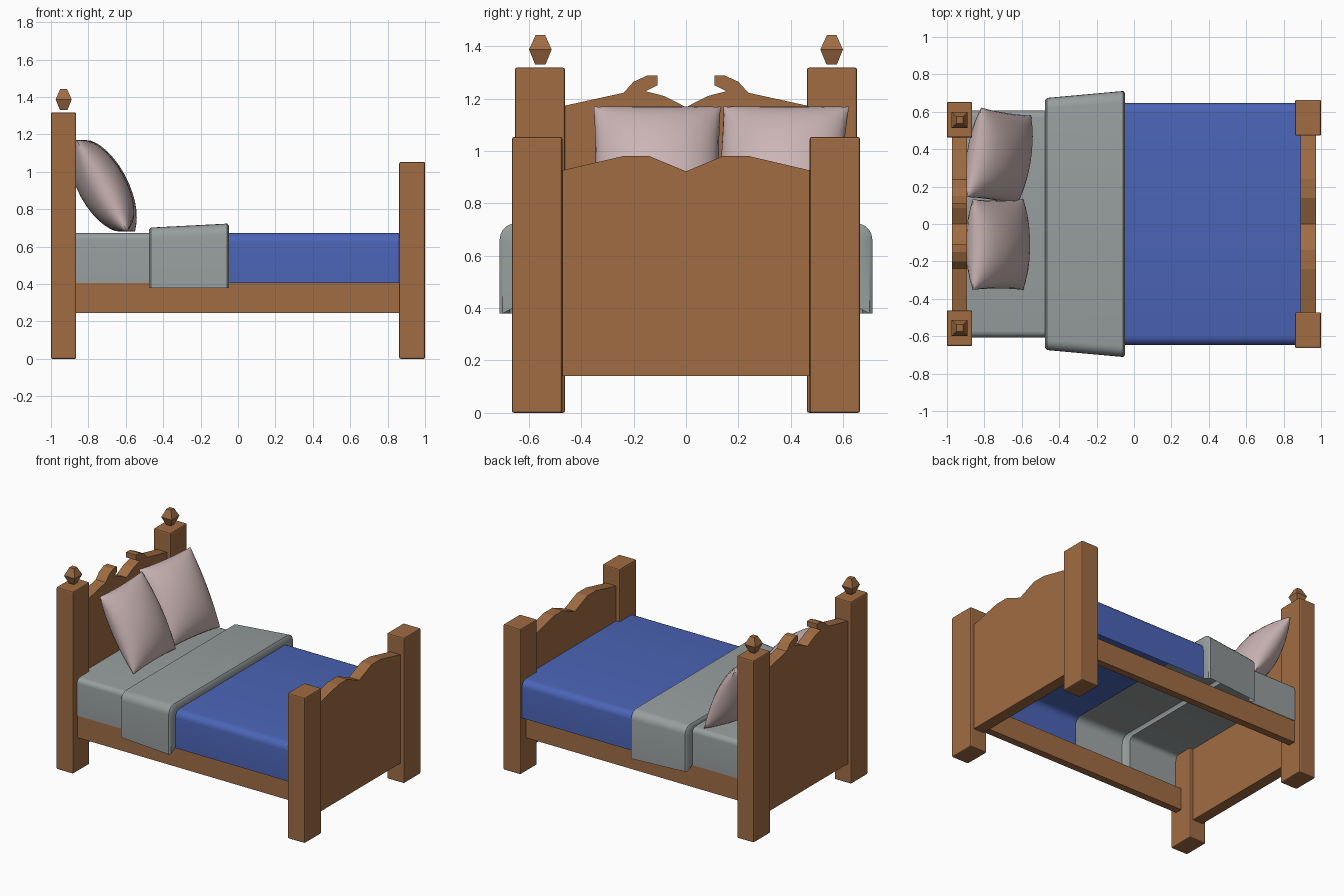
import bpy, bmesh, math
from mathutils import Matrix, Vector

if "Cube" in bpy.data.objects:
    bpy.data.objects.remove(bpy.data.objects["Cube"])


def material(name, rgb):
    m = bpy.data.materials.new(name)
    m.diffuse_color = (*rgb, 1)
    m.use_nodes = True
    m.node_tree.nodes["Principled BSDF"].inputs["Base Color"].default_value = m.diffuse_color
    return m


WOOD = material("warm wood", (0.35, 0.15, 0.056))
SHEET = material("grey sheet", (0.31, 0.34, 0.34))
BLANKET = material("blue blanket", (0.07, 0.128, 0.47))
PILLOW = material("pale pink pillow", (0.60, 0.46, 0.46))


def finish(name, bm, mats, smooth=False, bevel=0):
    me = bpy.data.meshes.new(name)
    bm.to_mesh(me)
    bm.free()
    ob = bpy.data.objects.new(name, me)
    bpy.context.collection.objects.link(ob)
    for m in mats:
        me.materials.append(m)
    if bevel:
        mod = ob.modifiers.new("bevel", 'BEVEL')
        mod.width, mod.segments = bevel, 2
    if smooth:
        bpy.ops.object.select_all(action='DESELECT')
        ob.select_set(True)
        bpy.context.view_layer.objects.active = ob
        bpy.ops.object.shade_smooth_by_angle(angle=math.radians(40))
    return ob


def box(name, lo, hi, bevel=0.008):
    bm = bmesh.new()
    bmesh.ops.create_cube(bm, size=1)
    lo, hi = Vector(lo), Vector(hi)
    for v in bm.verts:
        v.co = (lo + hi) / 2 + v.co * (hi - lo)
    return finish(name, bm, [WOOD], bevel=bevel)


def board(name, x0, x1, half):
    """Symmetric board: half is the top outline from the outer edge to the middle."""
    outline = half + [(-y, z) for y, z in reversed(half[:-1])]
    w = -half[0][0]
    outline += [(w, 0.14), (-w, 0.14)]
    bm = bmesh.new()
    face = bm.faces.new([bm.verts.new((x0, y, z)) for y, z in outline])
    ext = bmesh.ops.extrude_face_region(bm, geom=[face])
    for g in ext["geom"]:
        if isinstance(g, bmesh.types.BMVert):
            g.co.x = x1
    bmesh.ops.recalc_face_normals(bm, faces=bm.faces)
    finish(name, bm, [WOOD])


# Posts, finials and side rails on both sides
for s, side in ((-1, "front"), (1, "back")):
    def span(a, b):
        return sorted((s * a, s * b))
    a, b = span(0.462, 0.653)
    box(side + "_head_post", (-1, a, 0), (-0.865, b, 1.318))
    a, b = span(0.472, 0.664)
    box(side + "_foot_post", (0.862, a, 0), (1, b, 1.053))
    a, b = span(0.55, 0.603)
    box(side + "_side_rail", (-0.88, a, 0.245), (0.88, b, 0.405), 0)
    bm = bmesh.new()
    rings = []
    for z, h in ((1.33, 0.02), (1.387, 0.043), (1.443, 0.018)):
        rings.append([bm.verts.new((-0.932 + h * i, s * 0.556 + h * j, z))
                      for i, j in ((-1, -1), (1, -1), (1, 1), (-1, 1))])
    for p, q in zip(rings, rings[1:]):
        for k in range(4):
            bm.faces.new((p[k], p[(k + 1) % 4], q[(k + 1) % 4], q[k]))
    bm.faces.new(rings[0][::-1])
    bm.faces.new(rings[-1])
    finish(side + "_finial", bm, [WOOD])

# Headboard with two curls, footboard with two humps
board("headboard", -0.973, -0.893,
      [(-0.466, 1.172), (-0.238, 1.222), (-0.2, 1.264), (-0.15, 1.287), (-0.109, 1.287),
       (-0.109, 1.25), (-0.155, 1.228), (-0.085, 1.21), (0, 1.167)])
board("footboard", 0.89, 0.972,
      [(-0.476, 0.925), (-0.24, 0.98), (-0.14, 0.98), (0, 0.922)])

# Bedding: one open-bottomed skin lofted along x (x, half width, top, bottom, radius)
sections = [(-0.892, 0.606, 0.673, 0.405, 0.035), (-0.475, 0.606, 0.673, 0.405, 0.035),
            (-0.475, 0.662, 0.690, 0.38, 0.05), (-0.465, 0.674, 0.702, 0.38, 0.055),
            (-0.058, 0.711, 0.723, 0.38, 0.06), (-0.048, 0.700, 0.711, 0.38, 0.055),
            (-0.048, 0.648, 0.673, 0.405, 0.05), (0.892, 0.648, 0.673, 0.405, 0.05)]
bm = bmesh.new()
rows = []
for x, w, top, bot, r in sections:
    half = [(w, bot)]
    for k in range(6):
        t = math.radians(18 * k)
        half.append((w - r + r * math.cos(t), top - r + r * math.sin(t)))
    pts = half + [(-y, z) for y, z in reversed(half)]
    rows.append([bm.verts.new((x, y, z)) for y, z in pts])
for i, (p, q) in enumerate(zip(rows, rows[1:])):
    for k in range(len(p) - 1):
        f = bm.faces.new((p[k], q[k], q[k + 1], p[k + 1]))
        f.material_index = 1 if i == 6 else 0
finish("bedding", bm, [SHEET, BLANKET], smooth=True)


# Plump pillows leaning on the headboard
def pillow(name, centre, turn):
    bm = bmesh.new()
    n = 16
    for side in (-1, 1):
        new = bmesh.ops.create_grid(bm, x_segments=n, y_segments=n, size=1)["verts"]
        for v in new:
            u, w = (math.sin(c * math.pi / 2) for c in v.co.xy)
            thick = 0.128 * max(0, (1 - u * u) * (1 - w * w)) ** 0.5
            # edges pulled in slightly between the corners
            v.co = (0.285 * u * (0.95 + 0.03 * w * w),
                    0.242 * w * (0.97 + 0.03 * u * u), side * thick)
        if side < 0:
            bmesh.ops.reverse_faces(bm, faces=bm.faces[:])
    bmesh.ops.remove_doubles(bm, verts=bm.verts, dist=0.0005)
    bmesh.ops.recalc_face_normals(bm, faces=bm.faces)
    m = (Matrix.Translation(centre) @ Matrix.Rotation(math.radians(turn), 4, 'Z')
         @ Matrix.Rotation(math.radians(61), 4, 'Y'))
    bmesh.ops.transform(bm, matrix=m, verts=bm.verts)
    finish(name, bm, [PILLOW], smooth=True)


pillow("left_pillow", (-0.727, -0.11, 0.925), 0)
pillow("right_pillow", (-0.722, 0.362, 0.925), -9)
